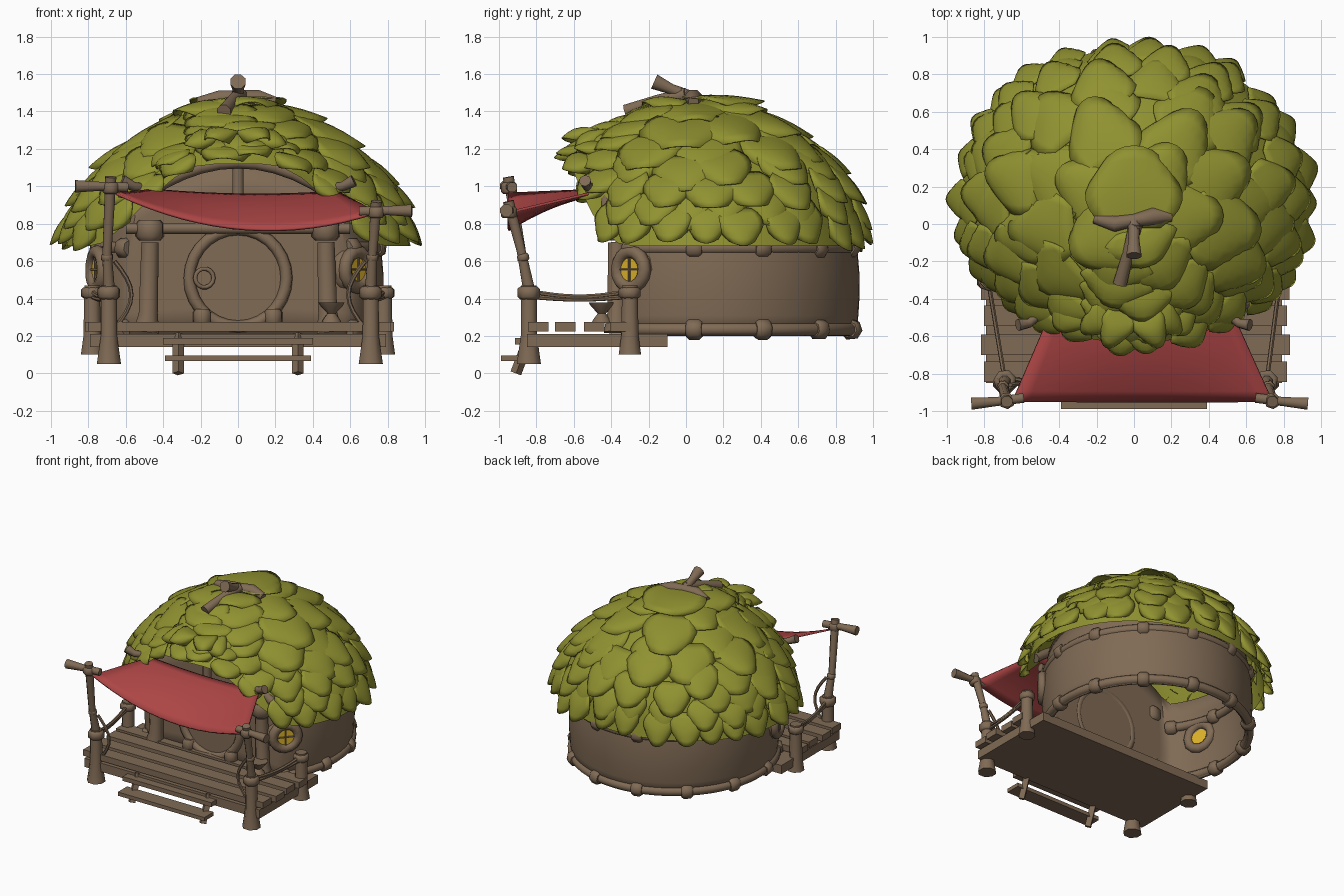
import bpy, math, random
from mathutils import Vector as V

if "Cube" in bpy.data.objects:
    bpy.data.objects.remove(bpy.data.objects["Cube"])

random.seed(4)
CY = 0.15  # hut centre in y


def material(name, rgb):
    m = bpy.data.materials.new(name)
    m.diffuse_color = (*rgb, 1)
    m.use_nodes = True
    m.node_tree.nodes["Principled BSDF"].inputs["Base Color"].default_value = m.diffuse_color
    return m


WOOD = material("brown wood", (0.215, 0.145, 0.09))
LEAF = material("olive leaf", (0.28, 0.285, 0.03))
RED = material("red cloth", (0.42, 0.06, 0.06))
GLOW = material("yellow window", (0.75, 0.47, 0.025))


def mesh(name, verts, faces, mat, angle=50, thick=0):
    me = bpy.data.meshes.new(name)
    me.from_pydata([tuple(v) for v in verts], [], faces)
    me.materials.append(mat)
    me.polygons.foreach_set("use_smooth", [True] * len(me.polygons))
    me.set_sharp_from_angle(angle=math.radians(angle))
    ob = bpy.data.objects.new(name, me)
    bpy.context.collection.objects.link(ob)
    if thick:
        s = ob.modifiers.new("thickness", 'SOLIDIFY')
        s.thickness, s.offset = thick, 0
    return ob


def tube(name, pts, radii, mat=WOOD, n=8, closed=False):
    """Sweep a round section along points; radii is one number or one per point."""
    pts = [V(p) for p in pts]
    k = len(pts)
    if not isinstance(radii, (list, tuple)):
        radii = [radii] * k
    verts, faces, side = [], [], None
    for i, p in enumerate(pts):
        a = pts[(i - 1) % k] if closed or i else p
        b = pts[(i + 1) % k] if closed or i < k - 1 else p
        t = (b - a).normalized()
        side = t.orthogonal() if side is None else side - t * side.dot(t)
        side.normalize()
        up = t.cross(side)
        for j in range(n):
            q = math.tau * (j + .5) / n
            verts.append(p + (side * math.cos(q) + up * math.sin(q)) * radii[i])
    for i in range(k if closed else k - 1):
        for j in range(n):
            i2, j2 = (i + 1) % k, (j + 1) % n
            faces.append((i * n + j, i * n + j2, i2 * n + j2, i2 * n + j))
    if not closed:
        faces += [tuple(range(n))[::-1], tuple(range((k - 1) * n, k * n))]
    return mesh(name, verts, faces, mat)


def box(name, c, s, mat=WOOD):
    vs = [(c[0] + s[0] / 2 * x, c[1] + s[1] / 2 * y, c[2] + s[2] / 2 * z)
          for x in (-1, 1) for y in (-1, 1) for z in (-1, 1)]
    return mesh(name, vs, [(0, 1, 3, 2), (4, 6, 7, 5), (0, 4, 5, 1),
                           (2, 3, 7, 6), (0, 2, 6, 4), (1, 5, 7, 3)], mat)


def knob(name, p, d, r, h):
    p, d = V(p), V(d).normalized() * h / 2
    tube(name, [p - d, p - d * .6, p + d * .6, p + d], [r * .75, r, r, r * .75], n=7)


def ring(name, c, normal, r, w, n=24):
    c, nn = V(c), V(normal).normalized()
    s = nn.cross(V((0, 0, 1)))
    u = s.cross(nn)
    tube(name, [c + (s * math.cos(q) + u * math.sin(q)) * r
                for q in (math.tau * i / n for i in range(n))], w, closed=True)


# --- round wall with a flat front that rises into a gable
def plan(a, r=0.76):
    return V((r * math.cos(a), max(CY + r * math.sin(a), -0.33), 0))


N, LV = 60, 7
verts, faces = [], []
for i in range(N):
    a = math.tau * i / N
    p0 = plan(a)
    top = 1.12 - 0.6 * p0.x ** 2 if p0.y < -0.329 else 0.86
    for j in range(LV):
        f = j / (LV - 1)
        p = plan(a, 0.75 + 0.025 * math.sin(math.pi * f) - .03 * f * f)
        p.z = 0.2 + (top - 0.2) * f
        verts.append(p)
for i in range(N):
    for j in range(LV - 1):
        b = (i + 1) % N
        faces.append((i * LV + j, b * LV + j, b * LV + j + 1, i * LV + j + 1))
mesh("wall", verts, faces, WOOD, 35, 0.02)

# --- log rings at the foot and top of the wall, with knots
for label, z, r, w in (("base", .235, .755, .035), ("eave", .67, .745, .035)):
    angs = [math.radians(-36 + 252 * i / 40) for i in range(41)]
    tube(label + "_log", [plan(a, r) + V((0, 0, z)) for a in angs], w)
    for i in range(10):
        a = math.radians(-36 + 28 * i)
        knob(label + "_knot", plan(a, r) + V((0, 0, z)),
             (-math.sin(a), math.cos(a), 0), .057, .085)

# --- roof surface: back/side profile blended into a raised front eave
BACK = [(0, 1.46), (.28, 1.41), (.52, 1.27), (.68, 1.09), (.77, .90), (.81, .68)]
FRONT = [(0, 1.46), (.2, 1.43), (.38, 1.36), (.54, 1.27), (.67, 1.21), (.77, 1.12)]


def roof(a, t):
    d = abs(math.degrees((a + math.pi / 2 + math.pi) % math.tau - math.pi))
    w = min(1, max(0, (58 - d) / 48))
    w = w * w * (3 - 2 * w)
    i = min(4, max(0, int(t * 5)))
    f = t * 5 - i
    r, z = [(1 - w) * (BACK[i][k] * (1 - f) + BACK[i + 1][k] * f)
            + w * (FRONT[i][k] * (1 - f) + FRONT[i + 1][k] * f) for k in (0, 1)]
    z -= .06 * math.cos(a) ** 2 * math.sin(math.pi * min(t, 1))
    return V((1.14 * r * math.cos(a), .02 + .11 * min(t * 1.6, 1) + r * math.sin(a), z))


N, LV = 48, 16
verts = [roof(math.tau * i / N, j / (LV - 1)) for i in range(N) for j in range(LV)]
faces = [(i * LV + j, i * LV + j + 1, (i + 1) % N * LV + j + 1, (i + 1) % N * LV + j)
         for i in range(N) for j in range(LV - 1)]
mesh("roof_shell", verts, faces, LEAF, 60)

# --- overlapping rounded, cupped leaves
lv, lf = [], []


def leaf(root, tip, nrm, w, cup=.4, bulge=.02):
    side = (tip - root).cross(nrm).normalized()
    b, nu, nv = len(lv), 9, 7
    for j in range(nv):
        v = j / (nv - 1)
        hw = w * math.sin(math.pi * (.13 + .65 * v)) ** .65
        for i in range(nu):
            u = 2 * i / (nu - 1) - 1
            arc = 1 - math.sqrt(1 - .9 * u * u)
            lv.append(root.lerp(tip, v - .5 * v * arc) + side * (u * hw)
                      + nrm * (bulge * math.sin(math.pi * v) - cup * w * u * u * v))
    for j in range(nv - 1):
        for i in range(nu - 1):
            k = b + j * nu + i
            lf.append((k, k + nu, k + nu + 1, k + 1))


ROWS = [(.79, .23, 26, .115), (.69, .23, 23, .125), (.57, .25, 18, .15), (.45, .25, 15, .165),
        (.33, .26, 11, .19), (.18, .28, 8, .21), (.03, .25, 5, .21)]
for k, (t0, dt, count, w) in enumerate(ROWS):
    for i in range(count):
        a = math.tau * (i + .5 * (k % 2) + random.uniform(-.2, .2)) / count
        t = t0 + random.uniform(-.025, .025)
        p, q = roof(a, t), roof(a, t + dt)
        across = roof(a + .05, t + dt / 2) - roof(a - .05, t + dt / 2)
        nrm = across.cross(p - q).normalized()
        if nrm.z < 0 and nrm.dot(q - V((0, CY, .9))) < 0:
            nrm = -nrm
        leaf(p + nrm * .01, q + nrm * random.uniform(.035, .08), nrm,
             w * random.uniform(.9, 1.12))
# top cap leaf
leaf(V((0, -.02, 1.475)), V((0, .42, 1.455)), V((0, 0, 1)), .26, .2, .02)
# tuft over the entrance
for x, dy, dz in ((-.28, -.12, -.02), (-.15, -.2, .02), (0, -.2, -.08), (.14, -.2, .02), (.25, -.12, -.02)):
    leaf(V((x * .25, -.43, 1.27)), V((x, -.46 + dy, 1.24 + dz)), V((x * .5, -.35, 1)).normalized(), .09, .35, .05)
mesh("roof_leaves", lv, lf, LEAF, 60, .008)

# --- branches at the peak
tube("peak_branch_front", [(.01, 0, 1.49), (-.03, -.15, 1.46), (-.075, -.32, 1.4)], [.04, .032, .04])
tube("peak_branch_up", [(0, .02, 1.48), (0, -.08, 1.52), (0, -.17, 1.56)], [.035, .03, .044])
tube("peak_branch_cross", [(-.21, .03, 1.45), (-.1, .0, 1.47), (0, .02, 1.48), (.1, .04, 1.47), (.2, .04, 1.45)],
     [.03, .045, .035, .05, .03])

# --- round door, columns and gable beams
ring("door_frame", (0, -.345, .51), (0, -1, 0), .26, .033, 28)
tube("door_panel", [(0, -.33, .51), (0, -.347, .51)], .25, n=28)
ring("door_handle", (-.18, -.375, .51), (0.2, -1, 0), .05, .012, 14)
for s in (-1, 1):
    knob("door_foot", (s * .19, -.36, .3), (0, 0, 1), .05, .09)
    tube("column", [(s * .49, -.37, .22), (s * .48, -.37, .32), (s * .47, -.37, .7)], [.075, .055, .05])
    knob("column_cap", (s * .47, -.37, .765), (0, 0, 1), .078, .11)
tube("lintel", [(-.6, -.36, .775), (.6, -.36, .775)], .032)
tube("gable_arch", [(x / 10, -.42, 1.13 - .7 * (x / 10) ** 2) for x in range(-6, 7)], .036)
tube("king_post", [(0, -.4, .77), (0, -.4, 1.12)], .033)
tube("stool", [(.5, -.45, .27), (.5, -.45, .29), (.5, -.45, .32), (.5, -.45, .36), (.5, -.45, .38)],
     [.055, .045, .022, .06, .072], n=10)

# --- round windows
for az, face, dist in ((-35, -40, .77), (199, 199, .79)):
    c = V((dist * math.cos(math.radians(az)), CY + dist * math.sin(math.radians(az)), .555))
    d = V((math.cos(math.radians(face)), math.sin(math.radians(face)), 0))
    s = V((-d.y, d.x, 0))
    ring("window_frame", c + d * .005, d, .095, .036, 16)
    ring("window_inner_frame", c - d * .035, d, .1, .036, 12)
    tube("window_pane", [c - d * .04, c + d * .015], .085, GLOW, 16)
    for e in (s, V((0, 0, 1))):
        tube("window_bar", [c + d * .018 - e * .08, c + d * .018 + e * .08], .006, n=6)

# --- deck and steps
box("deck_base", (0, -.475, .175), (1.58, .75, .07))
for i, y in enumerate((-.79, -.645, -.49, -.35)):
    box("deck_plank", (random.uniform(-.01, .01), y, .25), (1.62 + .03 * (i % 2), .11, .05))
box("upper_step", (0, -.87, .172), (.8, .09, .035))
box("lower_step", (.0, -.93, .08), (.78, .12, .03))
for s in (-1, 1):
    tube("step_stringer", [(s * .32, -.91, 0), (s * .32, -.83, .21)], .03, n=4)

# --- deck posts, awning poles, ropes
for s, x, px, top in ((-1, -.69, -.68, 1.03), (1, .71, .74, .9)):
    tube("front_post", [(x, -.84, .05), (x, -.84, .2), (x, -.84, .47)], [.07, .047, .045], n=8)
    knob("front_post_cap", (x, -.84, .43), (0, 0, 1), .062, .07)
    tube("awning_pole", [(x, -.84, .45), (x + s * .01, -.88, .65), (px, -.95, top + .02)], [.034, .026, .032])
    knob("pole_band", (x + s * .01, -.87, .62), (0, -.2, 1), .033, .04)
    knob("pole_tie", (px, -.945, top - .04), (0, 0, 1), .045, .06)
    tube("pole_crosspiece", [(px - s * .09, -.93, top - .035), (px + s * .06, -.95, top - .03),
                             (px + s * .19, -.96, top - .03)], [.028, .026, .036])
    tube("back_post", [(s * .78, -.3, .1), (s * .78, -.3, .2), (s * .78, -.3, .47)], [.065, .05, .045])
    knob("back_post_cap", (s * .78, -.3, .43), (0, 0, 1), .06, .06)
    for z, sag in ((.44, .03), (.41, .015)):
        tube("rail_rope", [(x + (s * .78 - x) * k / 8, -.84 + .54 * k / 8, z - sag * math.sin(math.pi * k / 8))
                           for k in range(9)], .012, n=6)
    tube("hanging_rope", [(x - s * (.03 + .09 * math.sin(math.pi * k / 8)), -.86 + .004 * k, .6 - .36 * k / 8)
                          for k in range(9)], .012, n=6)
    tube("awning_peg", [(s * .5, -.48, .99), (s * .56, -.53, 1.0), (s * .62, -.54, 1.03)], [.025, .025, .033])

# --- sagging red awning
NU, NVV = 17, 9
BL, BR, FL, FR = V((-.45, -.48, .98)), V((.53, -.48, .97)), V((-.65, -.95, .96)), V((.74, -.95, .86))
verts = []
for j in range(NVV):
    v = j / (NVV - 1)
    for i in range(NU):
        u = i / (NU - 1)
        p = BL.lerp(BR, u).lerp(FL.lerp(FR, u), v)
        p.z -= (.02 + .12 * v * v) * 4 * u * (1 - u)
        verts.append(p)
faces = [(j * NU + i, (j + 1) * NU + i, (j + 1) * NU + i + 1, j * NU + i + 1)
         for j in range(NVV - 1) for i in range(NU - 1)]
mesh("awning", verts, faces, RED, 60, .014)
